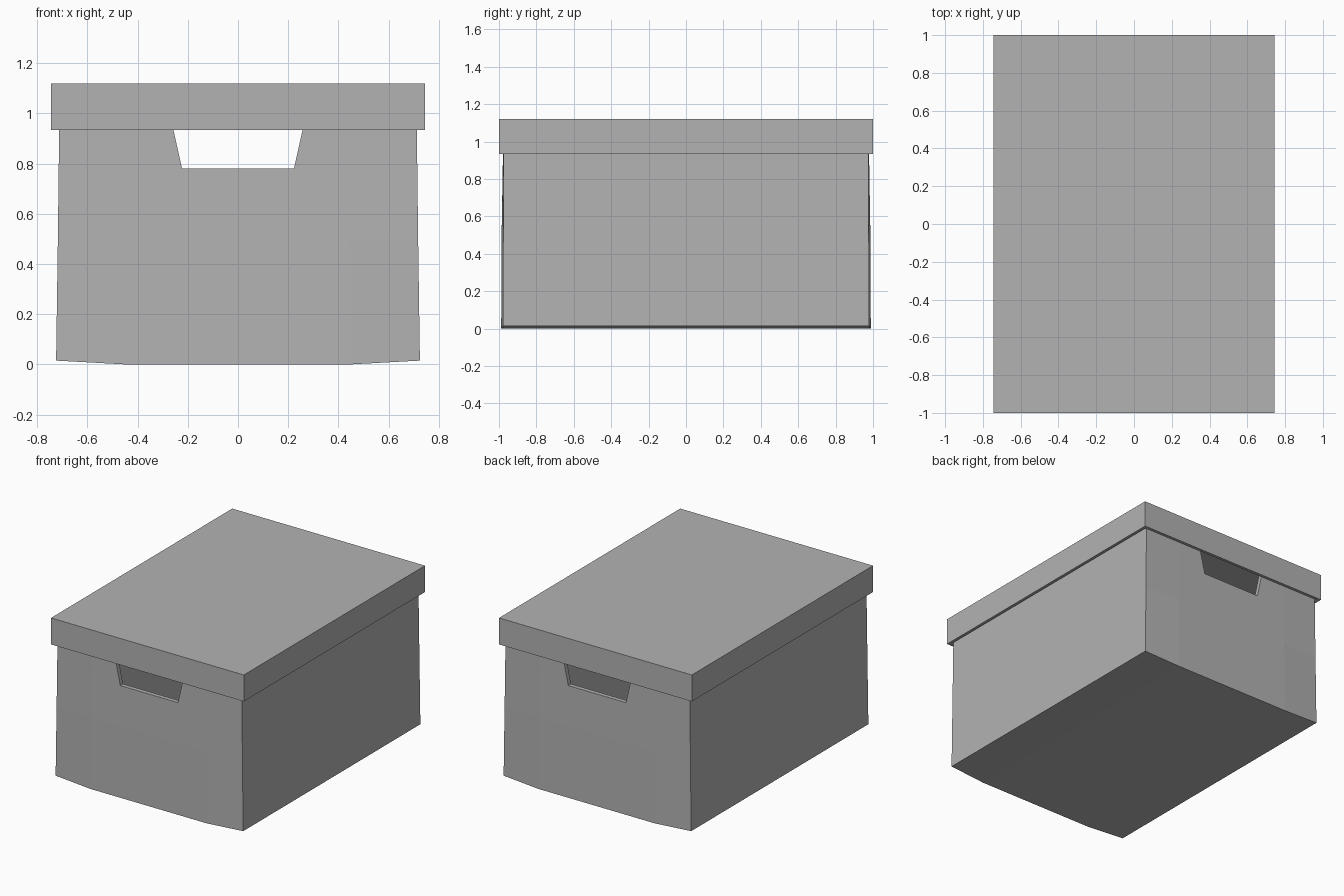
import bpy, bmesh

if "Cube" in bpy.data.objects:
    bpy.data.objects.remove(bpy.data.objects["Cube"])

grey = bpy.data.materials.new("cardboard_grey")
grey.diffuse_color = (0.45, 0.45, 0.45, 1)
grey.use_nodes = True
grey.node_tree.nodes["Principled BSDF"].inputs["Base Color"].default_value = grey.diffuse_color


def make_object(name, verts, faces):
    mesh = bpy.data.meshes.new(name)
    mesh.from_pydata(verts, [], faces)
    bm = bmesh.new()
    bm.from_mesh(mesh)
    bmesh.ops.recalc_face_normals(bm, faces=bm.faces[:])
    bm.to_mesh(mesh)
    bm.free()
    mesh.materials.append(grey)
    obj = bpy.data.objects.new(name, mesh)
    bpy.context.collection.objects.link(obj)
    return obj


def thicken(obj, thickness):
    mod = obj.modifiers.new("wall_thickness", 'SOLIDIFY')
    mod.thickness = thickness
    mod.offset = -1
    mod.use_even_offset = True


# Box body: open-topped shell with slightly bulging ends and bottom
def ring(z, half_x, corner_y, bulge, sag):
    points = []
    for side in (-1, 1):
        for u in (-1, -0.62, 0.62, 1):
            x = -side * u * half_x
            inner = abs(u) < 1
            y = side * (corner_y + (bulge if inner else 0))
            points.append((x, y, z + (0 if inner else sag)))
    return points


rings = [ring(0, 0.725, 0.978, 0.01, 0.015),
         ring(0.5, 0.718, 0.977, 0.009, 0),
         ring(1.095, 0.711, 0.974, 0.002, 0)]
verts = [p for r in rings for p in r]
faces = [(8 * r + i, 8 * r + (i + 1) % 8, 8 * r + 8 + (i + 1) % 8, 8 * r + 8 + i)
         for r in range(2) for i in range(8)]
faces += [(i, i + 1, 6 - i, 7 - i) for i in range(3)]
body = make_object("box_body", verts, faces)
thicken(body, 0.03)

# Handle holes: one long tapered cutter through both ends
z_low, z_high = 0.78, 1.0
profile = [(-0.223, z_low), (0.223, z_low), (0.272, z_high), (-0.272, z_high)]
cutter = make_object(
    "handle_cutter",
    [(x, y, z) for y in (-1.2, 1.2) for x, z in profile],
    [(0, 1, 2, 3), (4, 5, 6, 7)] + [(i, (i + 1) % 4, 4 + (i + 1) % 4, 4 + i) for i in range(4)])
cutter.hide_render = True
cutter.hide_viewport = True
cut = body.modifiers.new("handle_holes", 'BOOLEAN')
cut.operation = 'DIFFERENCE'
cut.solver = 'EXACT'
cut.object = cutter

# Lid: shallow cap, open underneath
corners = [(-0.745, -1), (0.745, -1), (0.745, 1), (-0.745, 1)]
lid = make_object(
    "lid",
    [(x, y, z) for z in (0.935, 1.12) for x, y in corners],
    [(4, 5, 6, 7)] + [(i, (i + 1) % 4, 4 + (i + 1) % 4, 4 + i) for i in range(4)])
thicken(lid, 0.02)
